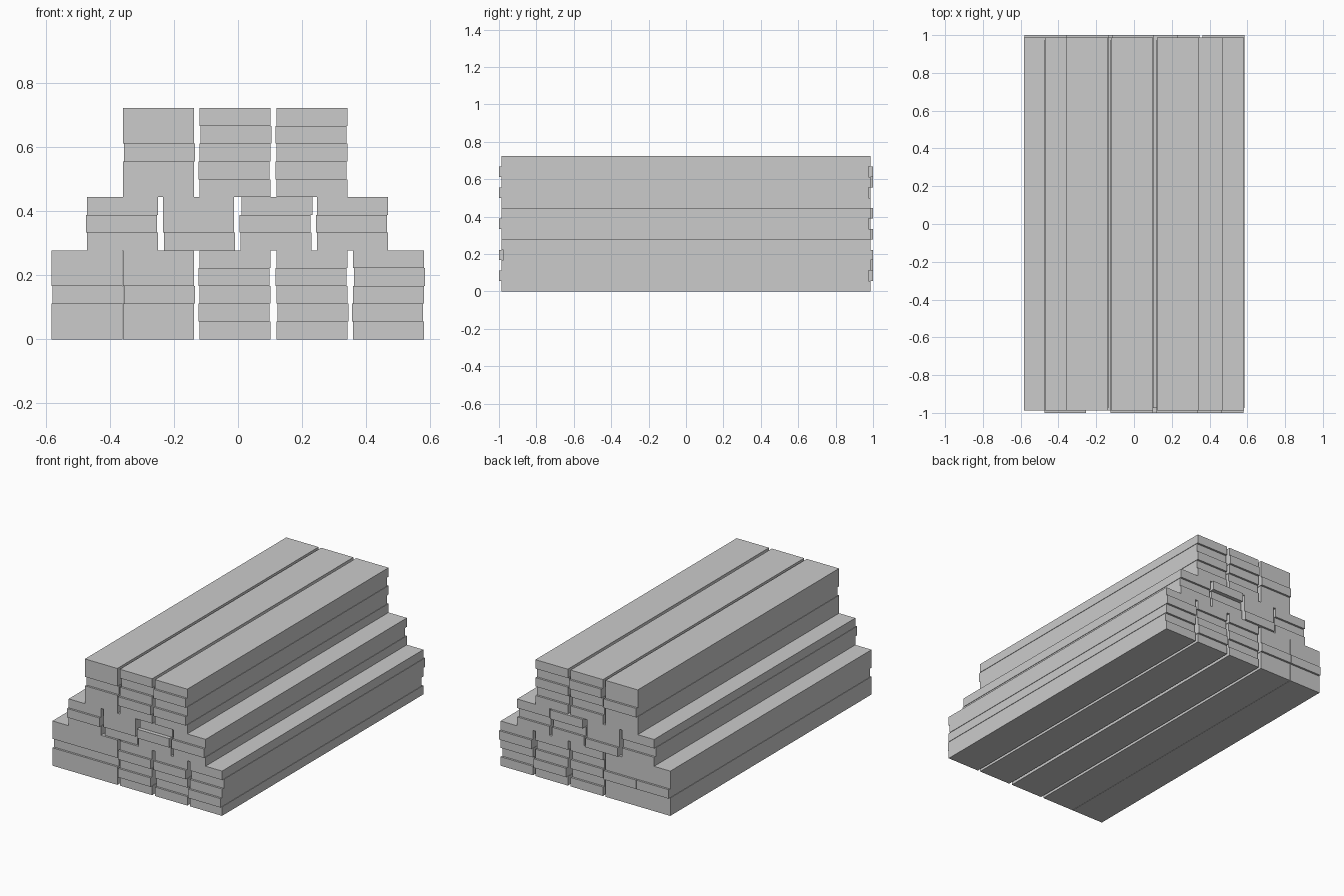
import bpy

if "Cube" in bpy.data.objects:
    bpy.data.objects.remove(bpy.data.objects["Cube"])

W, L, T = 0.222, 1.975, 0.7228 / 13   # board width, length, thickness
SLIP = 0.0125                         # how far a slipped board sticks out
NUDGE = 0.003                         # sideways play of slipped boards


def board(name, x, y, z):
    """One sawn plank with its underside at z."""
    bpy.ops.mesh.primitive_cube_add(size=1, location=(x, y, z + T / 2))
    ob = bpy.context.object
    ob.name = name
    ob.scale = (W, L, T)
    bpy.ops.object.transform_apply(location=False, rotation=False, scale=True)


# Each pile: centre x and end slip of every board (- front, + back, 0 flush)
tiers = [
    ("bottom", 0, [(-0.4725, "00+00"), (-0.249, "00+00"), (-0.0095, "0-0-0"),
                   (0.232, "0+0-0"), (0.471, "0-0+0")]),
    ("middle", 5, [(-0.361, "0-0"), (-0.123, "+00"), (0.119, "0-+"),
                   (0.358, "0-0")]),
    ("top", 8, [(-0.249, "00+00"), (-0.0095, "0-0+0"), (0.232, "0-0-0")]),
]
sign = {"-": -1, "0": 0, "+": 1}

# Lumber piles, tier by tier
for tier, base, piles in tiers:
    for p, (x, slips) in enumerate(piles):
        for i, s in enumerate(slips):
            k = sign[s]
            board(f"{tier}_pile_{p + 1}_board_{i + 1}",
                  x + NUDGE * k, SLIP * k, (base + i) * T)
